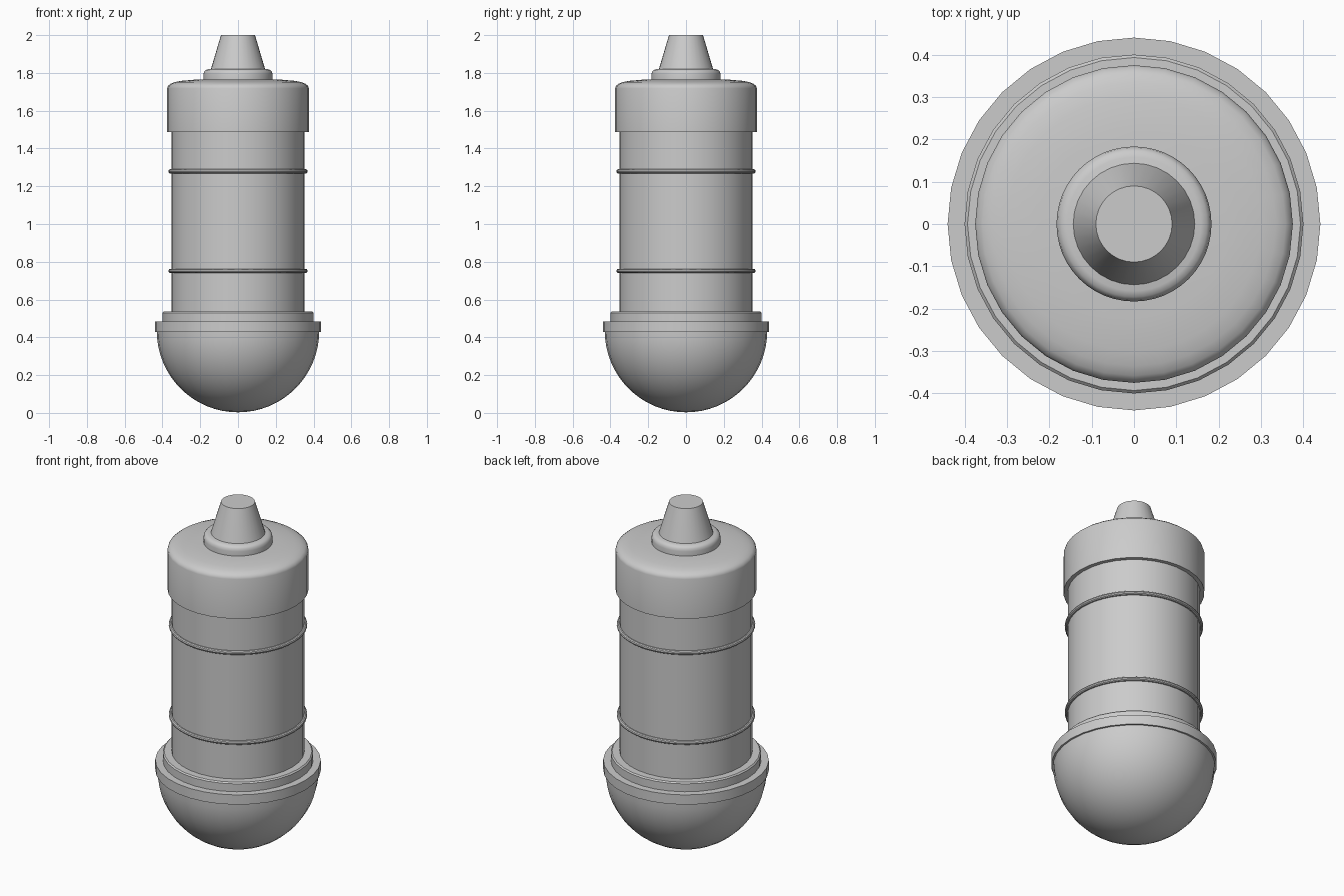
import bpy, bmesh, math

if "Cube" in bpy.data.objects:
    bpy.data.objects.remove(bpy.data.objects["Cube"])


def lathe(name, profile, sides=32):
    """Revolve (radius, z) points, bottom to top, into a closed smooth solid."""
    bm = bmesh.new()
    rings = []
    for r, z in profile:
        if r < 1e-5:
            rings.append([bm.verts.new((0, 0, z))])
        else:
            rings.append([bm.verts.new((r * math.cos(2 * math.pi * i / sides),
                                        r * math.sin(2 * math.pi * i / sides), z))
                          for i in range(sides)])
    for a, b in zip(rings, rings[1:]):
        for i in range(sides):
            j = (i + 1) % sides
            quad = [a[i % len(a)], a[j % len(a)], b[j % len(b)], b[i % len(b)]]
            bm.faces.new(list(dict.fromkeys(quad)))
    if len(rings[0]) > 1:
        bm.faces.new(rings[0][::-1])
    if len(rings[-1]) > 1:
        bm.faces.new(rings[-1])
    bmesh.ops.recalc_face_normals(bm, faces=bm.faces)
    mesh = bpy.data.meshes.new(name)
    bm.to_mesh(mesh)
    bm.free()
    obj = bpy.data.objects.new(name, mesh)
    bpy.context.collection.objects.link(obj)
    smooth(obj)
    return obj


def smooth(obj):
    bpy.ops.object.select_all(action='DESELECT')
    obj.select_set(True)
    bpy.context.view_layer.objects.active = obj
    bpy.ops.object.shade_smooth_by_angle(angle=math.radians(35))


# Rounded base: lower half of a sphere
R = 0.43
lathe("base_dome", [(R * math.sin(t * math.pi / 32), R - R * math.cos(t * math.pi / 32) + 0.003)
                    for t in range(17)])

# Stepped collar above the dome
lathe("wide_collar", [(0.44, 0.427), (0.44, 0.484)])
lathe("upper_collar", [(0.40, 0.484), (0.40, 0.53), (0.393, 0.537)])

# Main cylinder
lathe("body", [(0.353, 0.50), (0.353, 1.52)])

# Two thin bands round the body
for label, z in (("lower", 0.752), ("upper", 1.279)):
    bpy.ops.mesh.primitive_torus_add(major_radius=0.357, minor_radius=0.0115,
                                     major_segments=48, minor_segments=10,
                                     location=(0, 0, z))
    band = bpy.context.object
    band.name = label + "_band"
    smooth(band)

# Cap with a softly rounded shoulder
lathe("cap", [(0.375, 1.487), (0.375, 1.718), (0.371, 1.731), (0.358, 1.742),
              (0.335, 1.751), (0.30, 1.758), (0.22, 1.765), (0, 1.767)])

# Round-edged disc under the nozzle
lathe("nozzle_disc", [(0.183, 1.755), (0.183, 1.792), (0.180, 1.806), (0.172, 1.815),
                      (0.158, 1.82)], 48)

# Tapered nozzle
lathe("nozzle", [(0.145, 1.815), (0.09, 2.0)], 32)
